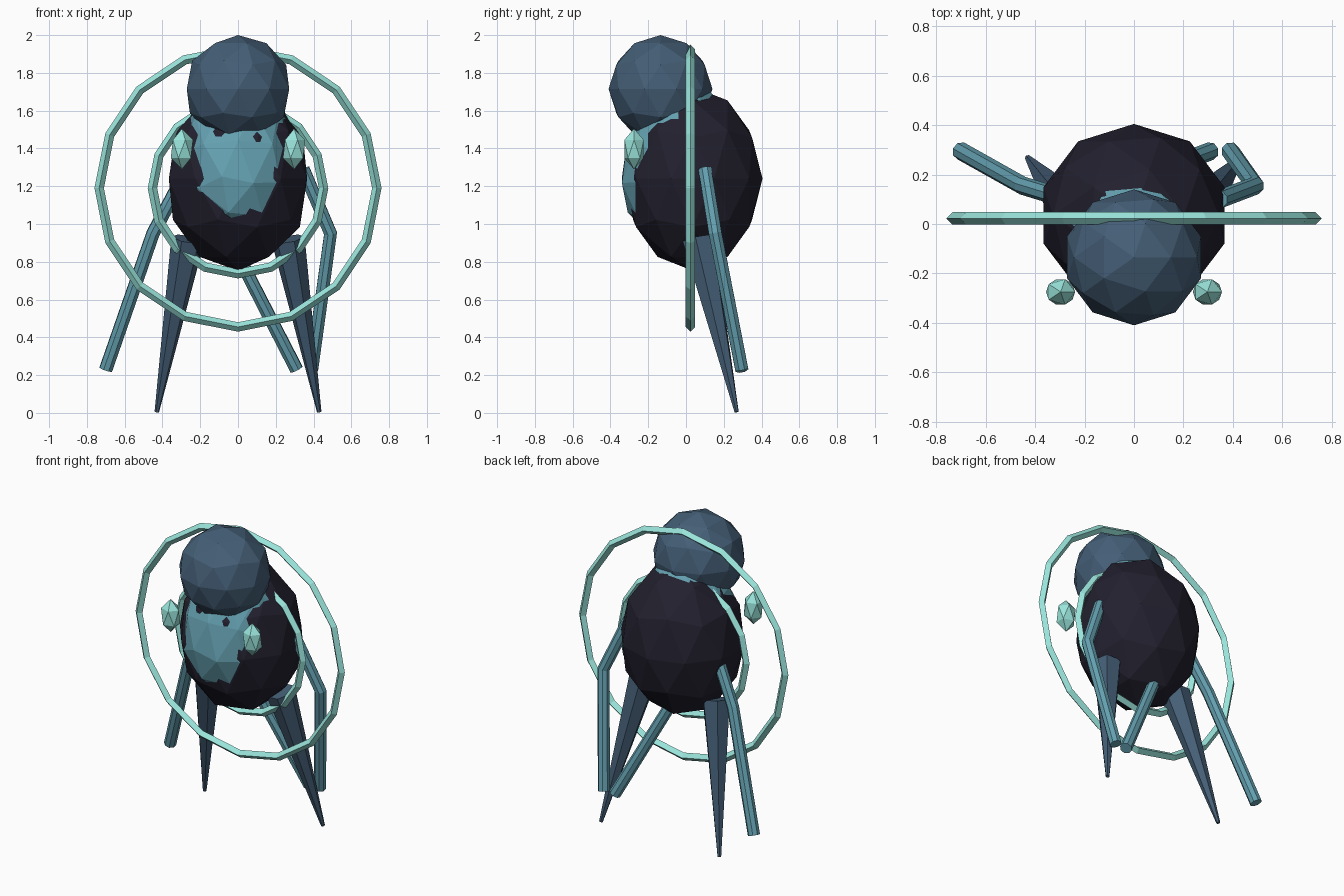
import bpy
import math
from mathutils import Vector

if "Cube" in bpy.data.objects:
    bpy.data.objects.remove(bpy.data.objects["Cube"])


def material(name, rgb):
    """Flat colour given as 0-255 sRGB, stored as linear."""
    mat = bpy.data.materials.new(name)
    lin = [((c / 255 + 0.055) / 1.055) ** 2.4 for c in rgb]
    mat.diffuse_color = (*lin, 1.0)
    mat.use_nodes = True
    mat.node_tree.nodes["Principled BSDF"].inputs["Base Color"].default_value = mat.diffuse_color
    return mat


DARK = material("near_black", (34, 32, 46))
SLATE = material("slate_blue", (68, 94, 118))
TEAL = material("dusty_teal", (100, 160, 176))
MINT = material("pale_mint", (154, 229, 220))


def finish(name, mat):
    ob = bpy.context.object
    ob.name = name
    ob.data.materials.clear()
    ob.data.materials.append(mat)
    return ob


def ball(name, mat, loc, radii, subdiv=2, tilt=0.0):
    bpy.ops.mesh.primitive_ico_sphere_add(subdivisions=subdiv, radius=1, location=loc,
                                          rotation=(math.radians(tilt), 0, 0))
    ob = finish(name, mat)
    ob.scale = radii
    return ob


def ring(name, radius):
    bpy.ops.mesh.primitive_torus_add(major_segments=16, minor_segments=4,
                                     major_radius=radius, minor_radius=0.025,
                                     location=(0, 0.023, 1.19),
                                     rotation=(math.pi / 2, 0, 0))
    return finish(name, MINT)


def spike(name, base, tip):
    base, tip = Vector(base), Vector(tip)
    axis = tip - base
    bpy.ops.mesh.primitive_cone_add(vertices=6, radius1=0.09, radius2=0.012,
                                    depth=axis.length, location=(base + tip) / 2)
    ob = finish(name, SLATE)
    ob.rotation_mode = 'QUATERNION'
    ob.rotation_quaternion = axis.to_track_quat('Z', 'Y')
    return ob


def tube(name, points):
    curve = bpy.data.curves.new(name, 'CURVE')
    curve.dimensions = '3D'
    curve.bevel_depth = 0.037
    curve.bevel_resolution = 2
    curve.use_fill_caps = True
    spline = curve.splines.new('POLY')
    spline.points.add(len(points) - 1)
    for p, co in zip(spline.points, points):
        p.co = (*co, 1)
    spline.use_smooth = False
    ob = bpy.data.objects.new(name, curve)
    bpy.context.collection.objects.link(ob)
    bpy.ops.object.select_all(action='DESELECT')
    ob.select_set(True)
    bpy.context.view_layer.objects.active = ob
    bpy.ops.object.convert(target='MESH')
    return finish(name, TEAL)


# Body, chest and head
ball("body", DARK, (0, 0.035, 1.24), (0.385, 0.37, 0.487))
ball("chest", TEAL, (0, -0.06, 1.35), (0.31, 0.268, 0.42), tilt=-20)
ball("head", SLATE, (0, -0.135, 1.715), (0.285, 0.275, 0.285))

# Two upright rings around the body
ring("outer_ring", 0.735)
ring("inner_ring", 0.453)

# Mirrored crystals and pointed legs
for side, s in (("left", -1), ("right", 1)):
    ball(side + "_crystal", MINT, (s * 0.297, -0.275, 1.397),
         (0.066, 0.06, 0.108), subdiv=1)
    spike(side + "_leg", (s * 0.265, 0.065, 0.92), (s * 0.43, 0.268, 0.005))

# Trailing bent tubes: x at top, bend and end
for name, xs in (("right_tail", (0.345, 0.49, 0.39)),
                 ("middle_tail", (-0.04, -0.06, 0.31)),
                 ("left_tail", (-0.27, -0.45, -0.70))):
    tube(name, list(zip(xs, (0.10, 0.155, 0.295), (1.29, 0.95, 0.23))))
